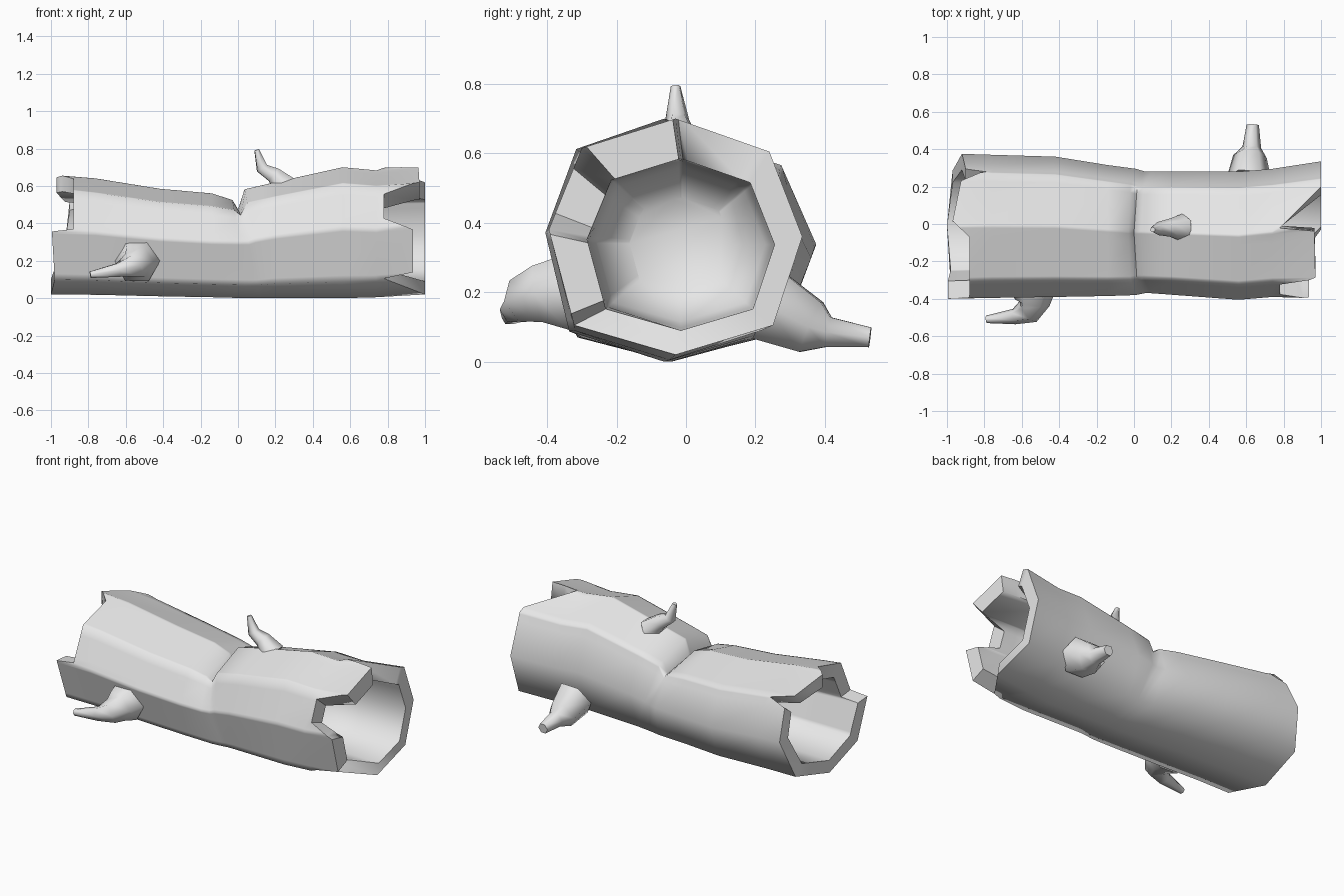
import bpy, bmesh, math
from mathutils import Vector

cube = bpy.data.objects.get("Cube")
if cube:
    bpy.data.objects.remove(cube, do_unlink=True)

grey = bpy.data.materials.new("weathered_grey")
grey.use_nodes = True
grey.diffuse_color = (0.8, 0.8, 0.8, 1)
grey.node_tree.nodes["Principled BSDF"].inputs["Base Color"].default_value = (0.8, 0.8, 0.8, 1)

# Eight-sided cross-section, from the bottom round by the front
OCTAGON = [Vector(p) for p in ((0, -1), (-.8, -.75), (-1, .06), (-.74, .75),
                               (0, 1), (.74, .72), (1, 0), (.77, -.75))]
# Broken rims: position round the octagon -> x
LEFT_RIM = {0: 1, 1: .78, 1.12: .935, 1.95: .935, 2.2: .78, 2.75: .78, 3.05: .97,
            3.97: .965, 4.03: .78, 4.85: 1, 8: 1}
RIGHT_RIM = {0: -1, 1: -.98, 2: -.995, 2.06: -.88, 3: -.88, 3.8: -.88, 4.1: -.97,
             4.85: -.925, 5.05: -.79, 5.2: -.9, 6: -.92, 7: -.97, 8: -1}
STEPS = sorted({t for t in [*LEFT_RIM, *RIGHT_RIM, *range(8)] if t < 8})


def rim_x(rim, t):
    keys = sorted(rim)
    for a, b in zip(keys, keys[1:]):
        if a <= t <= b:
            return rim[a] + (rim[b] - rim[a]) * (t - a) / (b - a)


def section(x, bounds, scale=1.0, skew=0.0, pinch=0.0):
    """One ring of the trunk; x is a number or a rim, pinch sinks the top."""
    y0, y1, z0, z1 = bounds
    pts = []
    for t in STEPS:
        i = int(t)
        p = OCTAGON[i].lerp(OCTAGON[(i + 1) % 8], t - i) * scale
        px = rim_x(x, t) if isinstance(x, dict) else x + skew * (1 - p.y) / 2
        pz = (z0 + z1 + p.y * (z1 - z0)) / 2 - pinch * max(p.y, 0) ** 2
        pts.append((px, (y0 + y1 + p.x * (y1 - y0)) / 2, pz))
    return pts


def loft(name, rings):
    """Skin a row of rings and close both ends."""
    bm = bmesh.new()
    rows = [[bm.verts.new(p) for p in ring] for ring in rings]
    for a, b in zip(rows, rows[1:]):
        for i in range(len(a)):
            j = (i + 1) % len(a)
            bm.faces.new((a[i], a[j], b[j], b[i]))
    bm.faces.new(rows[0])
    bm.faces.new(rows[-1])
    bmesh.ops.recalc_face_normals(bm, faces=bm.faces)
    mesh = bpy.data.meshes.new(name)
    bm.to_mesh(mesh)
    bm.free()
    obj = bpy.data.objects.new(name, mesh)
    bpy.context.collection.objects.link(obj)
    mesh.materials.append(grey)
    bpy.ops.object.select_all(action='DESELECT')
    obj.select_set(True)
    bpy.context.view_layer.objects.active = obj
    bpy.ops.object.shade_smooth_by_angle(angle=math.radians(68))


# Trunk: hollow at both ends, with a pinched crease across the middle
right_end = (-.4, .375, .02, .655)
right_hollow = (-.305, .29, .1, .57)
left_end = (-.395, .335, .02, .7)
left_hollow = (-.285, .255, .09, .585)
trunk = [
    section(-.4, right_hollow, .55),
    section(-.5, right_hollow, .9),
    section(-.7, right_hollow, .97),
    section(RIGHT_RIM, right_hollow),
    section(RIGHT_RIM, right_end),
    section(-.76, (-.395, .37, .018, .64)),
    section(-.42, (-.39, .36, .01, .585)),
    section(-.14, (-.385, .315, .005, .56)),
    section(-.03, (-.38, .295, 0, .56), 1, .08, .035),
    section(0, (-.37, .28, 0, .56), 1, .12, .085),
    section(.035, (-.37, .28, 0, .582), 1, .12),
    section(.2, (-.378, .28, 0, .62)),
    section(.56, (-.405, .28, 0, .7)),
    section(.74, (-.39, .295, .005, .683)),
    section(LEFT_RIM, left_end),
    section(LEFT_RIM, left_hollow),
    section(.7, left_hollow, .97),
    section(.5, left_hollow, .9),
    section(.4, left_hollow, .55),
]
loft("hollow_trunk", trunk)


def branch(name, path, sides=6):
    """Tapered stub through (centre, radius) points."""
    centres = [Vector(c) for c, r in path]
    rings = []
    for k, (c, r) in enumerate(path):
        lo, hi = max(k - 1, 0), min(k + 1, len(path) - 1)
        turn = (centres[hi] - centres[lo]).to_track_quat('Z', 'Y')
        angles = [math.tau * i / sides for i in range(sides)]
        rings.append([centres[k] + turn @ Vector((r * math.cos(a), r * math.sin(a), 0))
                      for a in angles])
    loft(name, rings)


# Broken branch stubs
branch("front_branch", [((-.54, -.34, .2), .125), ((-.545, -.42, .195), .095),
                        ((-.565, -.467, .175), .072), ((-.64, -.495, .15), .042),
                        ((-.79, -.51, .125), .02)])
branch("back_branch", [((.615, .24, .16), .12), ((.62, .36, .1), .09),
                       ((.63, .41, .085), .05), ((.635, .53, .07), .033)])
branch("top_branch", [((.26, -.02, .59), .075), ((.19, -.02, .66), .048),
                      ((.128, -.025, .695), .035), ((.1, -.03, .793), .014)])
